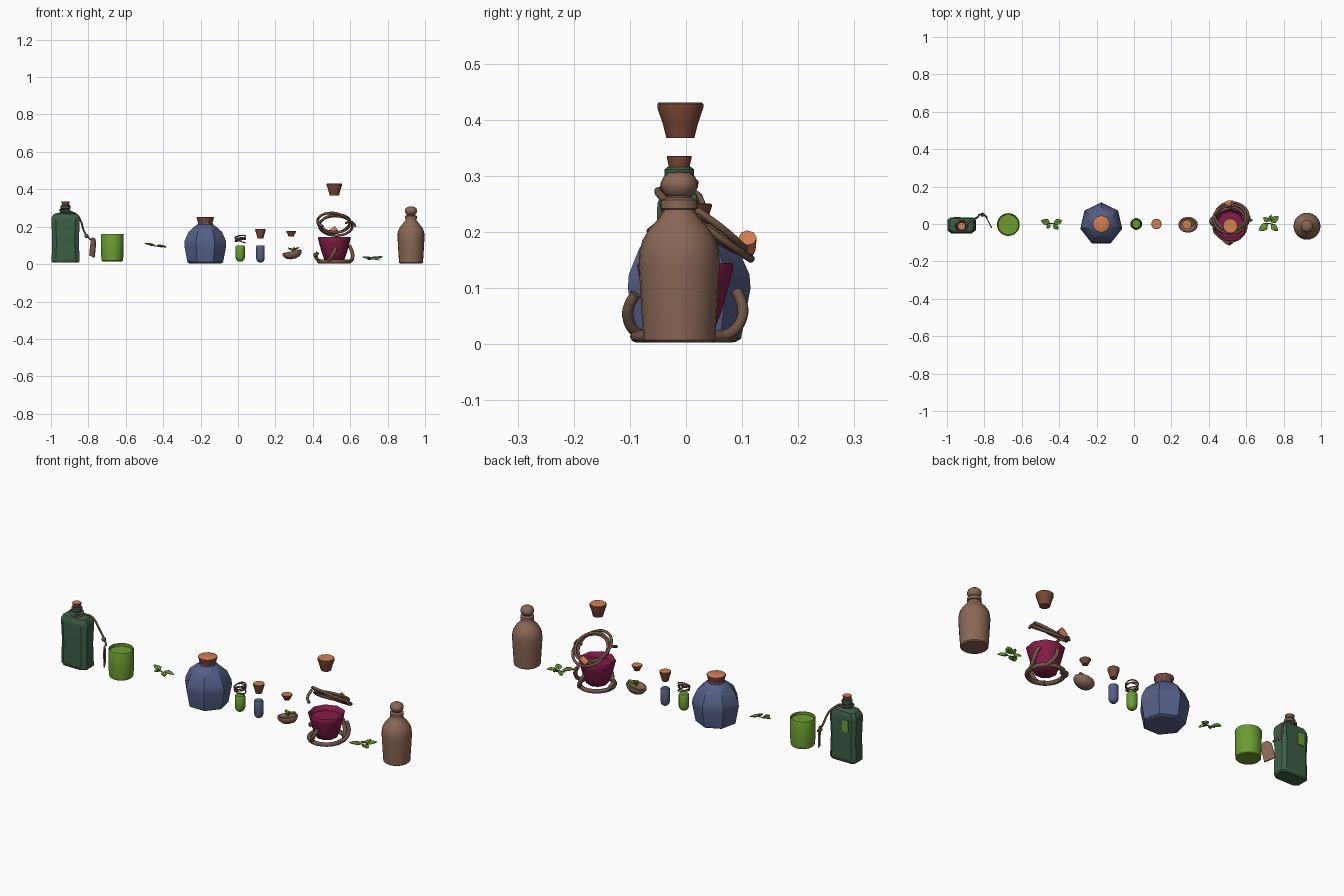
import bpy, bmesh, math
from mathutils import Vector, Matrix

cube = bpy.data.objects.get("Cube")
if cube:
    bpy.data.objects.remove(cube, do_unlink=True)


def material(name, *rgb):
    m = bpy.data.materials.new(name)
    m.use_nodes = True
    m.diffuse_color = (*rgb, 1)
    m.node_tree.nodes["Principled BSDF"].inputs["Base Color"].default_value = (*rgb, 1)
    return m


BOTTLE = material("bottle green", .045, .115, .06)
LIME = material("lime green", .15, .34, .03)
BLUE = material("slate blue", .09, .115, .24)
RED = material("wine red", .23, .012, .065)
CLAY = material("clay brown", .25, .135, .09)
VINE = material("vine brown", .16, .09, .06)
CORK = material("cork side", .20, .065, .035)
TIP = material("cork top", .66, .21, .085)


def finish(name, bm, mats, angle=35):
    bmesh.ops.recalc_face_normals(bm, faces=bm.faces)
    me = bpy.data.meshes.new(name)
    bm.to_mesh(me)
    bm.free()
    ob = bpy.data.objects.new(name, me)
    bpy.context.collection.objects.link(ob)
    for m in mats:
        me.materials.append(m)
    bpy.ops.object.select_all(action='DESELECT')
    ob.select_set(True)
    bpy.context.view_layer.objects.active = ob
    bpy.ops.object.shade_smooth_by_angle(angle=math.radians(angle))
    return ob


def loft(bm, outline, rows, centre=(0, 0)):
    """Stack scaled copies of an outline; rows hold (scale, height)."""
    rings = [[bm.verts.new((centre[0] + x * s, centre[1] + y * s, z)) for x, y in outline]
             for s, z in rows]
    n = len(outline)
    for a, b in zip(rings, rings[1:]):
        for i in range(n):
            bm.faces.new((a[i], a[(i + 1) % n], b[(i + 1) % n], b[i]))
    bm.faces.new(rings[0][::-1])
    bm.faces.new(rings[-1])


def circle(n, turn=0.0):
    return [(math.cos(turn + math.tau * i / n), math.sin(turn + math.tau * i / n))
            for i in range(n)]


def lathe(name, x, y, rows, mat, n=20, turn=0.0, angle=35):
    bm = bmesh.new()
    loft(bm, circle(n, turn), rows, (x, y))
    return finish(name, bm, [mat], angle)


def cork(name, x, y, z0, z1, r0, r1):
    bm = bmesh.new()
    h = z1 - z0
    loft(bm, circle(12), [(r0, z0), (r0 * .6 + r1 * .4, z0 + h * .4), (r1, z0 + h * .85),
                          (r1, z1 - h * .04), (r1 * .94, z1)], (x, y))
    bm.faces.ensure_lookup_table()
    for f in bm.faces:
        if f.calc_center_median().z > z1 - h * .01:
            f.material_index = 1
    return finish(name, bm, [CORK, TIP])


def tube(name, points, radius, mat, closed=False):
    cu = bpy.data.curves.new(name, 'CURVE')
    cu.dimensions = '3D'
    cu.bevel_depth = radius
    cu.bevel_resolution = 2
    cu.resolution_u = 4
    cu.use_fill_caps = True
    sp = cu.splines.new('BEZIER')
    sp.bezier_points.add(len(points) - 1)
    for p, co in zip(sp.bezier_points, points):
        p.co = co
        p.handle_left_type = p.handle_right_type = 'AUTO'
    sp.use_cyclic_u = closed
    cu.materials.append(mat)
    ob = bpy.data.objects.new(name, cu)
    bpy.context.collection.objects.link(ob)
    return ob


def hoop(name, centre, rx, ry, tilt_x, tilt_y, radius):
    rot = Matrix.Rotation(tilt_x, 3, 'X') @ Matrix.Rotation(tilt_y, 3, 'Y')
    pts = [Vector(centre) + rot @ Vector((rx * a, ry * b, 0)) for a, b in circle(10)]
    return tube(name, pts, radius, VINE, True)


def leaf(name, at, heading, length=.045, rise=.2):
    """Folded pointed leaf growing away from its stalk."""
    bm = bmesh.new()
    mid = [bm.verts.new((length * t, 0, -.004 * math.sin(math.pi * t))) for t in (0, .35, .7, 1)]
    for s in (-1, 1):
        edge = [bm.verts.new((length * t, s * length * .33 * w, .003))
                for t, w in ((.3, 1), (.68, .8))]
        bm.faces.new((mid[0], mid[1], edge[0]))
        bm.faces.new((mid[1], mid[2], edge[1], edge[0]))
        bm.faces.new((mid[2], mid[3], edge[1]))
    ob = finish(name, bm, [LIME])
    sol = ob.modifiers.new("thickness", 'SOLIDIFY')
    sol.thickness = .004
    ob.location = at
    ob.rotation_euler = (0, -rise, heading)
    return ob


# Tall flat-sided bottle with label, cork and collar
bx, by = -.922, -.008
outline = [(.076, -.026), (.076, .03), (.058, .044), (-.058, .044),
           (-.076, .03), (-.076, -.026), (-.052, -.044), (.052, -.044)]
bm = bmesh.new()
loft(bm, outline, [(.9, .008), (.98, .014), (.98, .03), (.94, .13), (1, .235),
                   (.97, .252), (.82, .268), (.32, .278)], (bx, by))
finish("tall_bottle_body", bm, [BOTTLE])
lathe("tall_bottle_neck", bx, -.012, [(.028, .265), (.021, .28), (.021, .293), (.026, .297),
                                      (.026, .312), (.021, .316)], BOTTLE, 12)
lathe("tall_bottle_collar", bx, -.012, [(.02, .274), (.03, .279), (.03, .285), (.02, .29)], BOTTLE, 12)
cork("tall_bottle_cork", bx, -.012, .312, .336, .018, .022)
bm = bmesh.new()
bmesh.ops.create_cube(bm, size=1, matrix=Matrix.Translation((bx - .023, by + .043, .2))
                      @ Matrix.Diagonal((.036, .007, .06, 1)))
finish("tall_bottle_label", bm, [LIME])

# Neck string with bead and hanging tag
hoop("neck_string_loop", (bx, -.012, .284), .03, .03, .15, .2, .005)
tube("neck_string", [(-.895, 0, .28), (-.86, .025, .262), (-.838, .035, .225), (-.825, .05, .18),
                     (-.805, .05, .148), (-.785, .035, .13)], .005, VINE)
bm = bmesh.new()
bmesh.ops.create_icosphere(bm, subdivisions=2, radius=.011, matrix=Matrix.Translation((-.81, .05, .15)))
finish("string_bead", bm, [VINE])
bm = bmesh.new()
shape = [(-.012, .05), (.012, .05), (.027, .03), (.027, -.05), (-.027, -.05), (-.027, .03)]
loft(bm, shape, [(1, -.003), (1, .003)])
tag = finish("string_tag", bm, [CLAY])
tag.matrix_world = (Matrix.Translation((-.776, .008, .09)) @ Matrix.Rotation(math.radians(-62), 4, 'Z')
                    @ Matrix.Rotation(.22, 4, 'Y') @ Matrix.Rotation(math.pi / 2, 4, 'X'))

# Green tumbler with a shallow sunken top
lathe("tumbler", -.672, -.003, [(.052, .015), (.057, .019), (.06, .05), (.061, .155), (.059, .16),
                                (.055, .158), (.054, .146)], LIME, 24)

# Loose leaf sprigs
for name, x, y, z, specs in (
        ("small_sprig", -.44, .003, .1, ((2.9, .052, .2), (.25, .05, -.2), (-.7, .04, -.25), (3.9, .03, .1))),
        ("large_sprig", .725, .002, .03, ((.7, .055, .15), (2.3, .04, -.2), (3.7, .06, .1),
                                          (-.7, .05, .1), (1.4, .04, .2)))):
    for i, (heading, length, rise) in enumerate(specs):
        leaf(f"{name}_leaf_{i + 1}", (x + .01 * math.cos(heading), y + .01 * math.sin(heading), z),
             heading, length, rise)
    tube(f"{name}_stalk", [(x - .03, y, z), (x, y, z - .003), (x + .03, y - .006, z - .008)], .0025, LIME)

# Seven-sided flask
lathe("flask_body", -.175, 0, [(.088, .004), (.098, .01), (.115, .1), (.113, .125), (.092, .172),
                               (.06, .2), (.042, .212), (.04, .226)], BLUE, 7, math.pi / 2, 30)
cork("flask_cork", -.175, 0, .215, .251, .038, .046)

# Two round-bottomed vials, string coils and stopper
for name, x, r, z0, mat in (("green_vial", .012, .025, .012, LIME), ("blue_vial", .12, .023, .008, BLUE)):
    rows = [(r * math.sin(a), z0 + r - r * math.cos(a)) for a in (.25, .6, 1.0, 1.57)]
    lathe(name, x, 0, rows + [(r, .094), (r * .85, .1)], mat, 14, 0, 40)
for i, (tilt, z) in enumerate(((.3, .122), (-.3, .13), (.12, .138), (-.15, .145))):
    hoop(f"string_coil_{i + 1}", (.012, 0, z), .028, .028, .1 * i, tilt, .003)
cork("vial_cork", .12, 0, .138, .188, .016, .028)

# Seed bowl with sprout and small stopper
bowl = lathe("seed_bowl", 0, 0, [(.014, -.028), (.034, -.022), (.047, -.01), (.053, .004), (.051, .011),
                                 (.043, .013), (.036, .007)], CLAY, 18, 0, 50)
bowl.scale.y = .8
bowl.rotation_euler = (0, -.2, 0)
bowl.location = (.29, -.004, .056)
tube("sprout_stem", [(.29, -.004, .055), (.294, -.004, .075), (.302, -.004, .09)], .004, LIME)
for i, (h, s) in enumerate(((.4, .04), (2.7, .034), (-1.5, .026))):
    leaf(f"sprout_leaf_{i + 1}", (.294, -.004, .072), h, s, .4)
cork("bowl_cork", .284, -.002, .148, .176, .014, .026)

# Wine-red cup with sunken surface
gx = .515
lathe("cup", gx, -.004, [(.045, .018), (.054, .024), (.068, .06), (.083, .115), (.089, .14), (.086, .145),
                         (.079, .14), (.073, .12)], RED, 9, math.pi / 2, 45)

# Twisted vine cradle: base ring and curling arms
hoop("cradle_ring", (gx, -.003, .014), .082, .085, 0, 0, .011)
for i, a in enumerate((-1.75, .25, 1.2, 2.9)):
    top = (.09, .1, .095, .06)[i]
    path = [(-.45, .078, .014), (-.15, .092, .02), (.1, .104, .05), (.2, .1, top * .8), (.28, .09, top)]
    tube(f"cradle_arm_{i + 1}", [(gx + r * math.cos(a + t), r * math.sin(a + t), z) for t, r, z in path],
         .01, VINE)

# Tilted vine coils floating above the cup
for i, (dy, z, r, roll) in enumerate(((.022, .222, .086, .1), (.034, .215, .082, -.14),
                                     (.042, .205, .088, .02))):
    hoop(f"vine_coil_{i + 1}", (gx + .006 * i - .004, dy, z), r, r * 1.02, -.62, roll, .007)
tube("vine_tail", [(gx - .09, .0, .235), (gx - .082, -.045, .215), (gx - .06, -.065, .2)], .007, VINE)
tube("vine_shoot", [(gx + .06, .04, .22), (gx + .095, .02, .225), (gx + .115, .02, .2)], .006, VINE)
tube("vine_cut_end", [(gx - .02, .108, .168), (gx + .012, .11, .19)], .016, TIP)
cork("cup_cork", gx, -.01, .368, .431, .025, .041)

# Stoneware bottle with ball stopper
lathe("clay_bottle", .925, -.012, [(.058, .003), (.064, .008), (.068, .07), (.072, .14), (.071, .165), (.066, .185),
                                   (.054, .205), (.037, .224), (.028, .238), (.028, .242)], CLAY, 24)
lathe("clay_bottle_lip", .925, -.012, [(.028, .24), (.033, .242), (.033, .257), (.028, .259),
                                       (.022, .262), (.022, .268)], CLAY, 20)
lathe("ball_stopper", .925, -.012, [(.018, .262), (.027, .268), (.033, .28), (.033, .288), (.028, .299),
                                    (.018, .306), (.006, .308)], CLAY, 20, 0, 60)
